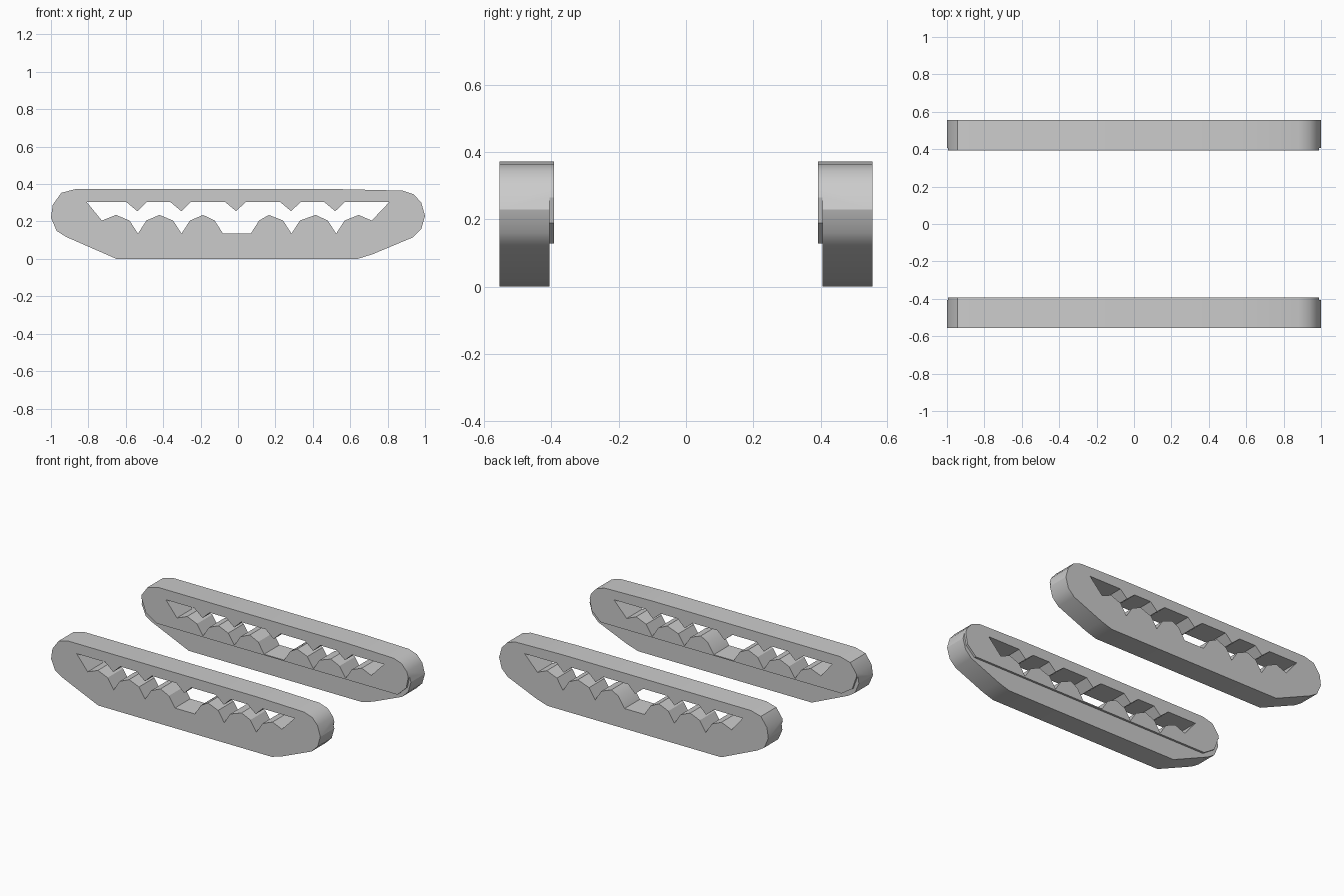
import bpy, bmesh, math

if "Cube" in bpy.data.objects:
    bpy.data.objects.remove(bpy.data.objects["Cube"])

# Outer side profile (x, z)
OUTLINE = [(-0.65, 0), (0.64, 0), (0.72, 0.025), (0.935, 0.115), (0.98, 0.16), (1, 0.23),
           (0.98, 0.30), (0.94, 0.345), (0.88, 0.365), (0.53, 0.373), (-0.87, 0.373),
           (-0.945, 0.353), (-0.99, 0.29), (-1, 0.22), (-0.97, 0.15), (-0.92, 0.118)]
# Area trimmed back on the inner face, leaving a raised panel
STEP = [(-1.1, -0.1), (1.1, -0.1), (1.1, 0.265), (0.99, 0.265), (0.975, 0.19), (0.91, 0.128),
        (-0.88, 0.128), (-0.96, 0.18), (-0.99, 0.265), (-1.1, 0.265)]


def slot_profile():
    pts = [(-0.81, 0.305)]
    for x in (-0.538, -0.303, -0.01, 0.284, 0.52):      # hanging teeth
        pts += [(x - 0.06, 0.305), (x, 0.255), (x + 0.052, 0.305)]
    pts += [(0.81, 0.305), (0.715, 0.205), (0.645, 0.235)]
    # notches from right to left: centre, half width of floor, next crest
    for x, w, crest in ((0.525, 0, 0.415), (0.286, 0, 0.165), (-0.006, 0.074, -0.187),
                        (-0.302, 0, -0.42), (-0.535, 0, -0.652)):
        pts.append((x + w + 0.045, 0.205))
        pts += [(x + w, 0.135), (x - w, 0.135)] if w else [(x, 0.135)]
        pts += [(x - w - 0.045, 0.205), (crest, 0.235)]
    return pts + [(-0.728, 0.205)]


def prism(name, profile, y0, y1):
    bm = bmesh.new()
    face = bm.faces.new([bm.verts.new((x, y0, z)) for x, z in profile])
    ext = bmesh.ops.extrude_face_region(bm, geom=[face])
    for v in ext["geom"]:
        if isinstance(v, bmesh.types.BMVert):
            v.co.y = y1
    bmesh.ops.recalc_face_normals(bm, faces=bm.faces)
    me = bpy.data.meshes.new(name)
    bm.to_mesh(me)
    bm.free()
    ob = bpy.data.objects.new(name, me)
    bpy.context.collection.objects.link(ob)
    return ob


def cut(ob, cutter):
    cutter.hide_render = True
    mod = ob.modifiers.new("cut", "BOOLEAN")
    mod.operation, mod.solver, mod.object = "DIFFERENCE", "EXACT", cutter
    bpy.context.view_layer.objects.active = ob
    bpy.ops.object.modifier_apply(modifier=mod.name)
    bpy.data.objects.remove(cutter)


# Two mirrored toothed side plates
for name, s in (("front_plate", -1), ("back_plate", 1)):
    plate = prism(name, OUTLINE, s * 0.555, s * 0.392)
    cut(plate, prism("slot_cutter", slot_profile(), s * 0.7, s * 0.3))
    cut(plate, prism("step_cutter", STEP, s * 0.406, s * 0.3))
    bpy.ops.object.select_all(action="DESELECT")
    plate.select_set(True)
    bpy.context.view_layer.objects.active = plate
    bpy.ops.object.shade_smooth_by_angle(angle=math.radians(30))
